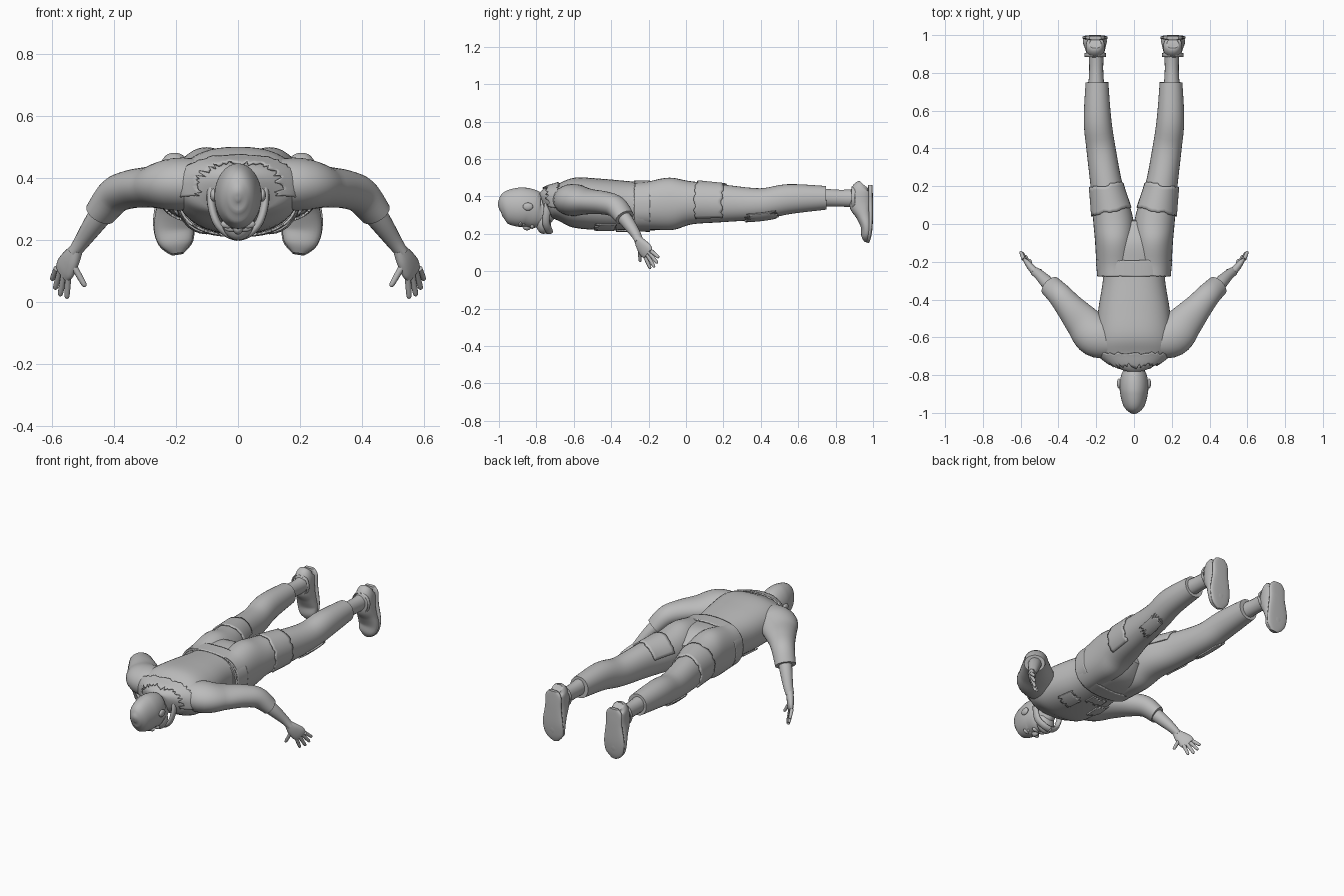
import bpy, bmesh, math, random
from mathutils import Vector, Matrix

random.seed(4)
cube = bpy.data.objects.get("Cube")
if cube:
    bpy.data.objects.remove(cube, do_unlink=True)

grey = bpy.data.materials.new("plain grey")
grey.use_nodes = True
grey.diffuse_color = (0.5, 0.5, 0.5, 1)
grey.node_tree.nodes["Principled BSDF"].inputs["Base Color"].default_value = (0.5, 0.5, 0.5, 1)

Z = (0, 0, 1)


def finish(name, bm, mirror, thick=0):
    bmesh.ops.recalc_face_normals(bm, faces=bm.faces)
    mesh = bpy.data.meshes.new(name)
    bm.to_mesh(mesh)
    bm.free()
    mesh.materials.append(grey)
    ob = bpy.data.objects.new(name, mesh)
    bpy.context.collection.objects.link(ob)
    if thick:
        mod = ob.modifiers.new("thickness", "SOLIDIFY")
        mod.thickness = thick
        mod.offset = 0
    if mirror:
        mod = ob.modifiers.new("mirror", "MIRROR")
        mod.use_mirror_merge = False
    bpy.ops.object.select_all(action="DESELECT")
    ob.select_set(True)
    bpy.context.view_layer.objects.active = ob
    bpy.ops.object.shade_smooth_by_angle(angle=math.radians(45))
    return ob


def spline(secs, t):
    """Smooth value through the sections (x, y, z, width, height)."""
    i = min(int(t), len(secs) - 2)
    u = t - i
    p = [secs[min(max(i + k, 0), len(secs) - 1)] for k in (-1, 0, 1, 2)]
    return [0.5 * (2 * b + (c - a) * u + (2 * a - 5 * b + 4 * c - d) * u * u
                   + (3 * b - a - 3 * c + d) * u ** 3) for a, b, c, d in zip(*p)]


def point(secs, t, ang, up=Z, power=1.0, off=0):
    """Point on the swept surface at section t and angle ang."""
    s = spline(secs, t)
    e = 0.05
    lo = spline(secs, max(t - e, 0))
    hi = spline(secs, min(t + e, len(secs) - 1))
    tan = (Vector(hi[:3]) - Vector(lo[:3])).normalized()
    w = tan.cross(Vector(up)).normalized()
    h = w.cross(tan)
    c, d = math.cos(ang), math.sin(ang)
    c = math.copysign(abs(c) ** power, c)
    d = math.copysign(abs(d) ** power, d)
    return Vector(s[:3]) + w * c * (max(s[3], .002) + off) + h * d * (max(s[4], .002) + off)


def loft(name, secs, mirror=False, up=Z, power=1.0, sides=32, steps=5):
    bm = bmesh.new()
    n = (len(secs) - 1) * steps
    rings = [[bm.verts.new(point(secs, k / steps, math.tau * j / sides, up, power))
              for j in range(sides)] for k in range(n + 1)]
    for a, b in zip(rings, rings[1:]):
        for j in range(sides):
            q = (j + 1) % sides
            bm.faces.new((a[j], a[q], b[q], b[j]))
    bm.faces.new(rings[0])
    bm.faces.new(rings[-1])
    return finish(name, bm, mirror)


def at_y(secs, y):
    for i, (a, b) in enumerate(zip(secs, secs[1:])):
        if a[1] <= y <= b[1]:
            return i + (y - a[1]) / (b[1] - a[1])
    return 0


def patch(name, secs, y0, y1, a0, a1, mirror=True, power=1.0, jag=0.01, off=0.006, nu=24):
    """Cloth layer with ragged ends lying on a swept surface."""
    bm = bmesh.new()
    nv = 8
    ends = [(y0 + random.uniform(-jag, jag), y1 + random.uniform(-jag, jag))
            for _ in range(nu + 1)]
    if a1 - a0 == 360:
        ends[-1] = ends[0]
    grid = [[bm.verts.new(point(secs, at_y(secs, lo + (hi - lo) * v / nv),
                                math.radians(a0 + (a1 - a0) * u / nu), Z, power, off))
             for v in range(nv + 1)] for u, (lo, hi) in enumerate(ends)]
    for a, b in zip(grid, grid[1:]):
        for v in range(nv):
            bm.faces.new((a[v], b[v], b[v + 1], a[v + 1]))
    bmesh.ops.remove_doubles(bm, verts=bm.verts, dist=1e-5)
    return finish(name, bm, mirror, 0.008)


def ball(name, centre, radii, mirror=False):
    bm = bmesh.new()
    bmesh.ops.create_uvsphere(bm, u_segments=24, v_segments=14, radius=1,
                              matrix=Matrix.Translation(centre) @ Matrix.Diagonal((*radii, 1)))
    return finish(name, bm, mirror)


# Shirt body
torso = [(0, -.765, .36, .06, .06), (0, -.73, .37, .14, .08), (0, -.68, .37, .19, .1),
         (0, -.6, .367, .2, .133), (0, -.46, .357, .19, .137), (0, -.3, .35, .165, .13),
         (0, -.18, .345, .165, .125)]
loft("shirt_body", torso, power=.85, sides=48)
patch("shoulder_yoke", torso, -.735, -.685, -15, 195, False, .85, .008, nu=50)
patch("chest_tears", torso, -.47, -.38, 285, 315, True, .85, .012)
patch("belly_tears", torso, -.36, -.3, 255, 280, False, .85, .012)

# Trousers
leg = [(.1, -.27, .348, .095, .125), (.1, -.2, .35, .1, .128), (.102, -.08, .36, .105, .14),
       (.112, .03, .365, .105, .115), (.145, .2, .362, .085, .1), (.175, .4, .36, .077, .083),
       (.193, .55, .385, .073, .08), (.196, .75, .392, .06, .063)]
loft("trouser_legs", leg, True, power=.95)
seat = [(0, -.28, .347, .17, .125), (0, -.2, .347, .18, .13), (0, -.08, .355, .17, .122),
        (0, .02, .36, .05, .06)]
loft("trouser_seat", seat, power=.85)
band = [(0, -.28, .348, .188, .13), (0, -.19, .348, .197, .132)]
patch("waistband", band, -.275, -.195, 0, 360, False, .8, .003, .002, 60)
patch("thigh_patches", leg, .07, .205, -45, 165, jag=.007)
patch("knee_tears", leg, .34, .46, -85, -35, jag=.025)

# Ankles and shoes
loft("ankles", [(.2, .7, .395, .045, .05), (.2, .82, .39, .037, .045),
                (.2, .93, .39, .042, .05)], True, sides=20)
shoe = [(.205, .955, .458, .03, .03), (.205, .94, .435, .048, .055), (.205, .934, .36, .052, .062),
        (.206, .95, .3, .058, .043), (.207, .966, .24, .064, .032), (.2, .963, .19, .053, .026),
        (.195, .963, .158, .02, .01)]
loft("shoes", shoe, True, (0, 1, 0), .9, 24)
sole = [(.205, .985, .46, .03, .011), (.205, .986, .43, .051, .012), (.205, .987, .36, .053, .013),
        (.207, .987, .26, .067, .012), (.2, .979, .19, .056, .012), (.195, .97, .155, .02, .01)]
loft("shoe_soles", sole, True, (0, 1, 0), .7, 24)
collar = [(.205, .885, .39, .05, .057), (.205, .905, .39, .052, .059)]
patch("shoe_collars", collar, .875, .915, 0, 360, jag=0, off=.002)

# Sleeves and forearms
sleeve = [(.1, -.62, .38, .09, .08), (.2, -.595, .38, .11, .085), (.27, -.52, .372, .095, .068),
          (.34, -.44, .365, .075, .062), (.395, -.375, .345, .064, .058),
          (.443, -.328, .287, .058, .047)]
loft("sleeves", sleeve, True)
loft("forearms", [(.4, -.37, .335, .04, .04), (.455, -.315, .265, .036, .036),
                  (.5, -.27, .2, .028, .026), (.528, -.25, .16, .024, .02)], True, sides=20)

# Hands
palm_up = (-1, 1, -.1)
loft("palms", [(.52, -.257, .172, .022, .02), (.538, -.238, .14, .036, .02),
               (.556, -.215, .11, .043, .017), (.567, -.202, .092, .036, .011)],
     True, palm_up, .9, 20)
fingers = {"index": ((.547, -.225, .09), (.552, -.19, .012)),
           "middle": ((.56, -.211, .094), (.574, -.168, .02)),
           "ring": ((.573, -.198, .1), (.59, -.152, .042)),
           "little": ((.584, -.187, .108), (.6, -.145, .072)),
           "thumb": ((.532, -.248, .12), (.492, -.245, .05))}
for label, (a, b) in fingers.items():
    a, b = Vector(a), Vector(b)
    secs = [(*a.lerp(b, t), r, r) for t, r in
            ((0, .011), (.4, .01), (.8, .009), (.95, .007), (1, .003))]
    loft(label + "_fingers", secs, True, palm_up, 1, 10, 3)

# Head and neck
head = [(0, -1, .335, .006, .01), (0, -.99, .338, .032, .048), (0, -.96, .342, .057, .086),
        (0, -.9, .342, .073, .104), (0, -.85, .34, .076, .104), (0, -.8, .326, .068, .097),
        (0, -.765, .325, .053, .08), (0, -.73, .35, .052, .062), (0, -.68, .37, .06, .065)]
loft("head", head)
ball("ears", (.079, -.845, .345), (.011, .027, .021), True)
ball("nose", (0, -.85, .238), (.016, .024, .02))
ball("brows", (.032, -.885, .252), (.024, .009, .014), True)
ball("eyes", (.03, -.868, .255), (.012, .01, .011), True)
ball("moustache", (.02, -.822, .239), (.024, .011, .013), True)
ball("beard", (0, -.762, .265), (.053, .042, .066))

# Frilled collar around the neck
frill = [(.05, -.705, .45), (.08, -.73, .4), (.088, -.742, .33), (.07, -.748, .26),
         (.035, -.735, .222), (0, -.73, .21)]
loft("neck_collar", [(*p, .013, .02) for p in frill], True, (0, 1, .2), 1, 12)
for i in range(12):
    p = spline(frill, i * 5 / 12)
    ball("collar_frill", p, (.013, .014, .012), True)
